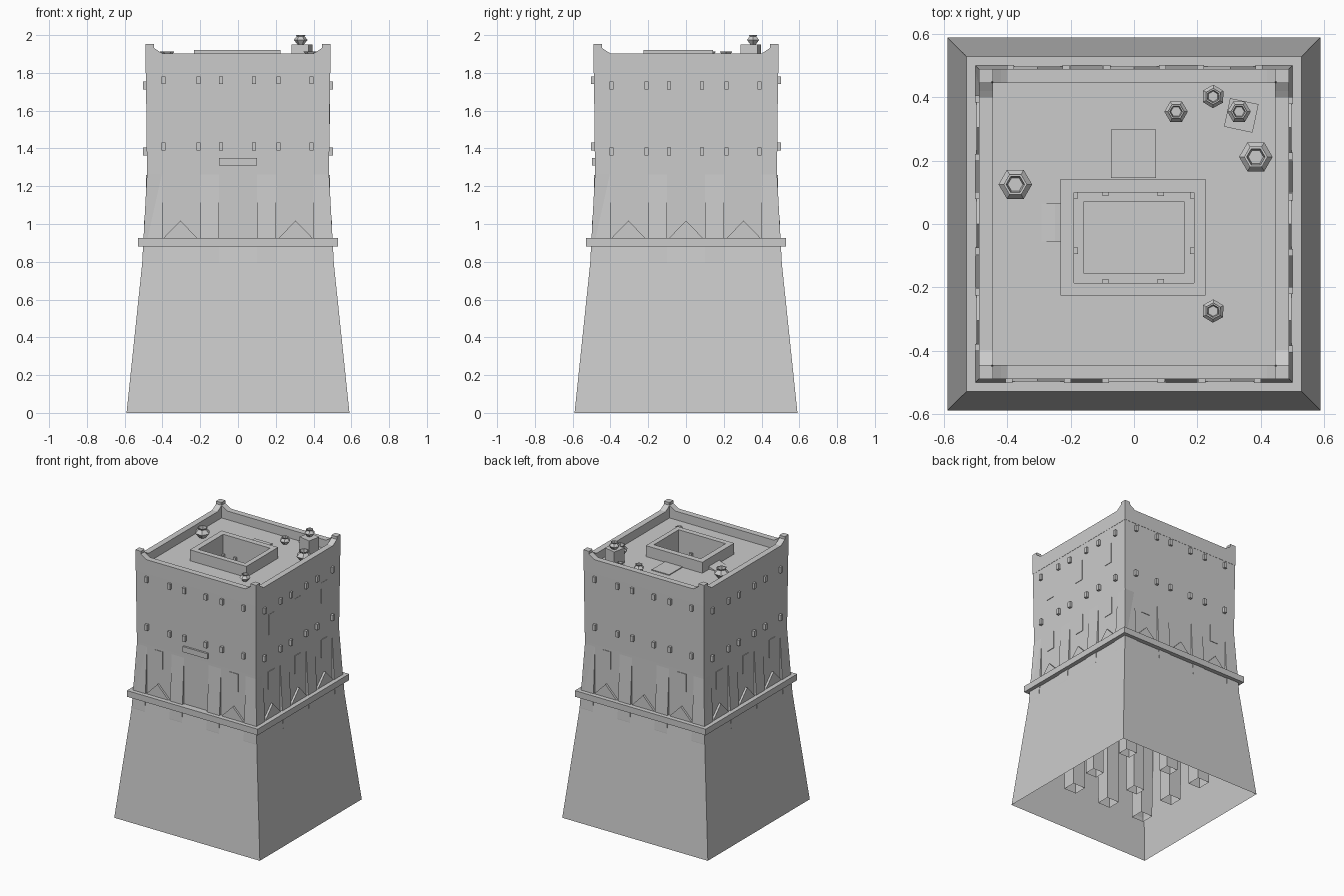
import bpy, bmesh, math
from mathutils import Matrix

if "Cube" in bpy.data.objects:
    bpy.data.objects.remove(bpy.data.objects["Cube"])


def finish(name, bm, fix=True):
    if fix:
        bmesh.ops.recalc_face_normals(bm, faces=bm.faces)
    me = bpy.data.meshes.new(name)
    bm.to_mesh(me)
    bm.free()
    ob = bpy.data.objects.new(name, me)
    bpy.context.collection.objects.link(ob)
    return ob


def turn(k):
    # k: 0 front, 1 right, 2 back, 3 left
    return Matrix.Rotation(k * math.pi / 2, 4, 'Z')


def add_box(bm, x0, x1, y0, y1, z0, z1, m=Matrix()):
    t = Matrix.Translation(((x0 + x1) / 2, (y0 + y1) / 2, (z0 + z1) / 2))
    s = Matrix.Diagonal((x1 - x0, y1 - y0, z1 - z0, 1))
    bmesh.ops.create_cube(bm, size=1, matrix=m @ t @ s)


def add_prism(bm, a, b, m, skip_base=False):
    # solid between two matching outlines
    va = [bm.verts.new(m @ Matrix.Translation(p).translation) for p in a]
    vb = [bm.verts.new(m @ Matrix.Translation(p).translation) for p in b]
    n = len(a)
    bm.faces.new(va)
    bm.faces.new(vb)
    for i in range(n):
        if skip_base and i == 0:
            continue
        j = (i + 1) % n
        bm.faces.new((va[i], va[j], vb[j], vb[i]))


def loft(name, rects, cap=False, closed=False):
    # stacked rectangles (x0, x1, y0, y1, z), faces outward / upward
    bm = bmesh.new()
    rings = [[bm.verts.new(c) for c in ((x0, y0, z), (x1, y0, z), (x1, y1, z), (x0, y1, z))]
             for x0, x1, y0, y1, z in rects]
    pairs = list(zip(rings, rings[1:]))
    if closed:
        pairs.append((rings[-1], rings[0]))
    for r, s in pairs:
        for i in range(4):
            j = (i + 1) % 4
            bm.faces.new((r[i], r[j], s[j], s[i]))
    if cap:
        bm.faces.new(rings[-1])
    return finish(name, bm, False)


def sq(r, z):
    return (-r, r, -r, r, z)


# battered base, open underneath, and upper walls
loft("base_walls", [sq(.59, 0), sq(.496, .90)])
loft("upper_walls", [sq(.482, .88), sq(.482, 1.28), sq(.488, 1.85), sq(.489, 1.90)])
loft("ledge", [sq(.48, .88), sq(.53, .88), sq(.53, .925), sq(.48, .925)], closed=True)

# roof, light well parapet and inner court in one skin
F = (-.232, .226, -.226, .142)
W = (-.19, .19, -.187, .10)
C = (-.16, .16, -.155, .07)
loft("roof_and_court", [sq(.45, 1.84), F + (1.84,), F + (1.92,), W + (1.92,),
                        W + (.925,), C + (.925,), C + (.88,)], cap=True)

# parapet with raised corners
bm = bmesh.new()
half = [(.40, 1.903), (.42, 1.915), (.445, 1.932), (.45, 1.952), (.489, 1.952)]
prof = [(-.489, 1.80), (.489, 1.80)] + half[::-1] + [(-x, z) for x, z in half]
for k in range(4):
    add_prism(bm, [(x, -.489, z) for x, z in prof],
              [(max(-.489, min(.489, x)), -.445, z) for x, z in prof], turn(k))
finish("parapet", bm)

# tapered pilasters reaching down inside the hollow base (open bottoms)
bm = bmesh.new()
side = [(-.40, .23), (-.496, .23), (-.507, .80), (-.481, 1.28), (-.40, 1.28)]
for k in range(4):
    for x in (-.45, -.15, .15, .45):
        w0 = max(x - .05, -.497)
        w1 = min(x + .05, .497)
        # corner pilasters follow the taper on their outer side
        def edge(w, z):
            lim = .507 - (z - .80) * .054 if z >= .8 else .497
            return math.copysign(lim, w) if abs(w) > .45 else w
        add_prism(bm, [(edge(w0, z), y, z) for y, z in side],
                  [(edge(w1, z), y, z) for y, z in side], turn(k), True)
for x in (-.18, .18):
    for y in (-.20, .15):
        add_box(bm, x - .045, x + .045, y - .04, y + .04, .23, .87)
low = [f for f in bm.faces if all(v.co.z < .24 for v in f.verts)]
bmesh.ops.delete(bm, geom=low, context='FACES')
finish("pilasters", bm)

# gabled sills standing on the ledge
bm = bmesh.new()
for k in range(4):
    for x in ((-.305, .305) if k == 0 else (-.305, 0, .305)):
        pts = [(x - .09, .925), (x + .09, .925), (x, 1.018)]
        add_prism(bm, [(u, -.497, z) for u, z in pts], [(u, -.47, z) for u, z in pts], turn(k))
finish("gabled_sills", bm)

# projecting beam ends, two rows per wall
bm = bmesh.new()
for k in range(4):
    for z in (1.39, 1.74):
        dz = 0 if k % 2 == 0 else -.028
        for x in (-.395, -.21, -.09, .085, .215, .39):
            add_box(bm, x - .011, x + .011, -.503, -.47, z + dz, z + dz + .042, turn(k))
finish("beam_ends", bm)

# small beams in the court
bm = bmesh.new()
for z in (1.39, 1.74):
    for x in (-.09, .085):
        add_box(bm, x - .01, x + .01, -.19, -.173, z, z + .04)
        add_box(bm, x - .01, x + .01, .088, .105, z, z + .04)
    for y in (-.085, .09):
        add_box(bm, -.195, -.177, y - .01, y + .01, z, z + .04)
        add_box(bm, .177, .195, y - .01, y + .01, z, z + .04)
finish("court_beams", bm)

# shallow window panels and door lintel
bm = bmesh.new()
for k in range(4):
    for x in (-.305, .305) if k % 2 == 0 else (-.305, 0, .305):
        add_box(bm, x - .035, x + .035, -.486, -.47, 1.13, 1.26, turn(k))
        if k == 1:
            add_box(bm, x - .035, x + .035, -.488, -.47, 1.53, 1.68, turn(k))
finish("window_panels", bm)
bm = bmesh.new()
add_box(bm, -.10, .10, -.497, -.47, 1.31, 1.35)
finish("door_lintel", bm)

# roof hatch, crate and low ramp to the light well
bm = bmesh.new()
add_box(bm, -.072, .069, .145, .298, 1.835, 1.846)
finish("roof_hatch", bm)
bm = bmesh.new()
add_box(bm, -.046, .046, -.046, .046, 1.838, 1.95,
        Matrix.Translation((.339, .343, 0)) @ Matrix.Rotation(math.radians(-12), 4, 'Z'))
finish("crate", bm)
bm = bmesh.new()
ramp = [(-.30, 1.838), (-.225, 1.838), (-.225, 1.865), (-.25, 1.852)]
add_prism(bm, [(x, -.055, z) for x, z in ramp], [(x, .065, z) for x, z in ramp], Matrix())
finish("low_ramp", bm)


# six sided pots with an open neck
def pot(x, y, z, r, h, spin):
    bm = bmesh.new()
    rings = []
    for q, t in ((.45, 0), (1, .5), (.55, .86), (.7, 1), (.55, 1), (.45, .6)):
        rings.append([bm.verts.new((x + r * q * math.cos(spin + i * math.pi / 3),
                                    y + r * q * math.sin(spin + i * math.pi / 3), z + h * t))
                      for i in range(6)])
    for a, b in zip(rings, rings[1:]):
        for i in range(6):
            j = (i + 1) % 6
            bm.faces.new((a[i], a[j], b[j], b[i]))
    bm.faces.new(rings[0][::-1])
    bm.faces.new(rings[-1])
    finish("pot", bm, False)


for x, y, z, r, h, s in ((-.375, .125, 1.84, .053, .072, 0), (.385, .212, 1.84, .053, .072, 0),
                         (.133, .355, 1.84, .037, .05, 0), (.25, .403, 1.84, .037, .05, .5),
                         (.25, -.275, 1.84, .037, .05, .5), (.332, .355, 1.95, .037, .05, 0)):
    pot(x, y, z, r, h, s)
